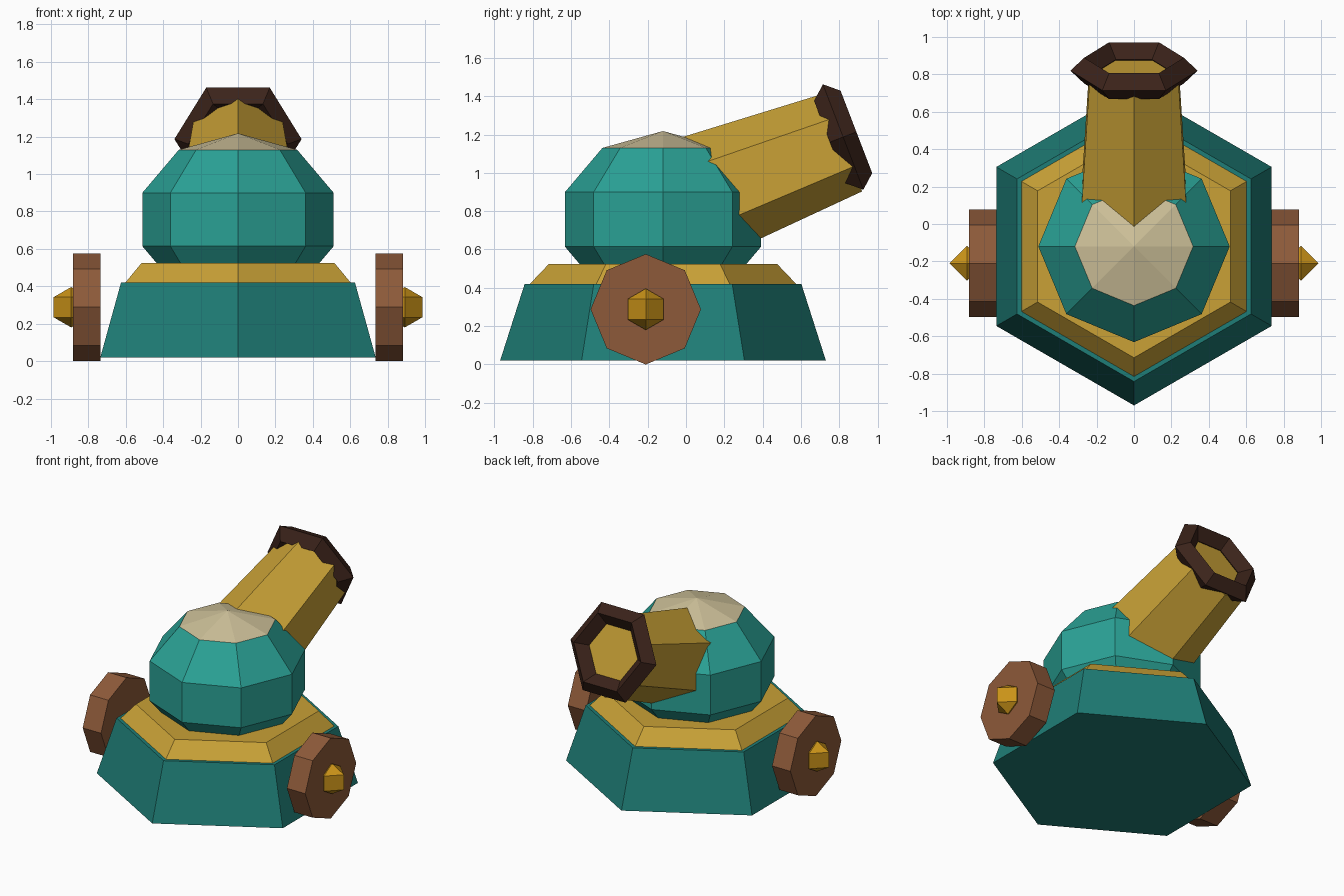
import bpy, bmesh, math
from mathutils import Vector

if "Cube" in bpy.data.objects:
    bpy.data.objects.remove(bpy.data.objects["Cube"])


def material(name, r, g, b):
    m = bpy.data.materials.new(name)
    m.diffuse_color = [(c / 255) ** 2.2 for c in (r, g, b)] + [1]
    m.use_nodes = True
    m.node_tree.nodes["Principled BSDF"].inputs["Base Color"].default_value = m.diffuse_color
    return m


TEAL = material("teal", 36, 125, 118)
LIGHT_TEAL = material("light_teal", 46, 160, 148)
CREAM = material("cream", 205, 192, 152)
BRASS = material("brass", 200, 160, 57)
GOLD = material("hub_gold", 200, 145, 30)
WOOD = material("wood", 140, 90, 60)
DARK = material("dark_metal", 62, 40, 32)


def finish(name, mat):
    ob = bpy.context.object
    ob.name = name
    ob.data.materials.append(mat)
    return ob


def frustum(name, sides, r1, r2, depth, loc, mat, rot=(0, 0, 0), phase=0.0):
    """Tapered prism along local z, starting at loc."""
    bm = bmesh.new()
    rings = []
    for r, z in ((r1, 0), (r2, depth)):
        angles = [phase + math.tau * i / sides for i in range(sides)]
        rings.append([bm.verts.new((r * math.cos(a), r * math.sin(a), z)) for a in angles])
    low, high = rings
    for i in range(sides):
        j = (i + 1) % sides
        bm.faces.new((low[i], low[j], high[j], high[i]))
    bm.faces.new(low[::-1])
    bm.faces.new(high)
    me = bpy.data.meshes.new(name)
    bm.to_mesh(me)
    bm.free()
    me.materials.append(mat)
    ob = bpy.data.objects.new(name, me)
    ob.location, ob.rotation_euler = loc, rot
    bpy.context.collection.objects.link(ob)
    return ob


CY = -0.12
UP = math.pi / 2

# Hexagonal base and brass collar
frustum("base", 6, 0.85, 0.722, 0.40, (0, CY, 0.02), TEAL, phase=UP)
frustum("collar", 6, 0.70, 0.595, 0.11, (0, CY, 0.415), BRASS, phase=UP)

# Faceted dome with a pale cap
bpy.ops.mesh.primitive_uv_sphere_add(segments=8, ring_count=5, radius=1, location=(0, CY, 0.757))
dome = finish("dome", LIGHT_TEAL)
dome.data.materials.append(CREAM)
dome.scale = (0.538, 0.538, 0.461)
for face in dome.data.polygons:
    if face.center.z > 0.82:
        face.material_index = 1

# Tilted barrel and muzzle ring
tilt = math.radians(21)
turn = (tilt - UP, 0, 0)
axis = Vector((0, math.cos(tilt), math.sin(tilt)))
length = 0.88
frustum("barrel", 6, 0.334, 0.274, length, Vector((0, 0.821, 1.159)) - axis * length,
        BRASS, turn, UP)
bpy.ops.mesh.primitive_torus_add(major_segments=6, minor_segments=4, major_radius=0.266,
                                 minor_radius=0.074, location=(0, 0.82, 1.187), rotation=turn)
finish("muzzle_ring", DARK)

# Wheels and pointed hubs on both sides
for side, label in ((-1, "left"), (1, "right")):
    frustum(label + "_wheel", 8, 0.288, 0.288, 0.145, (side * 0.736, -0.21, 0.288),
            WOOD, (0, side * UP, 0))
    bpy.ops.mesh.primitive_uv_sphere_add(segments=4, ring_count=2, radius=0.108,
                                         location=(side * 0.892, -0.21, 0.288))
    finish(label + "_hub", GOLD)
